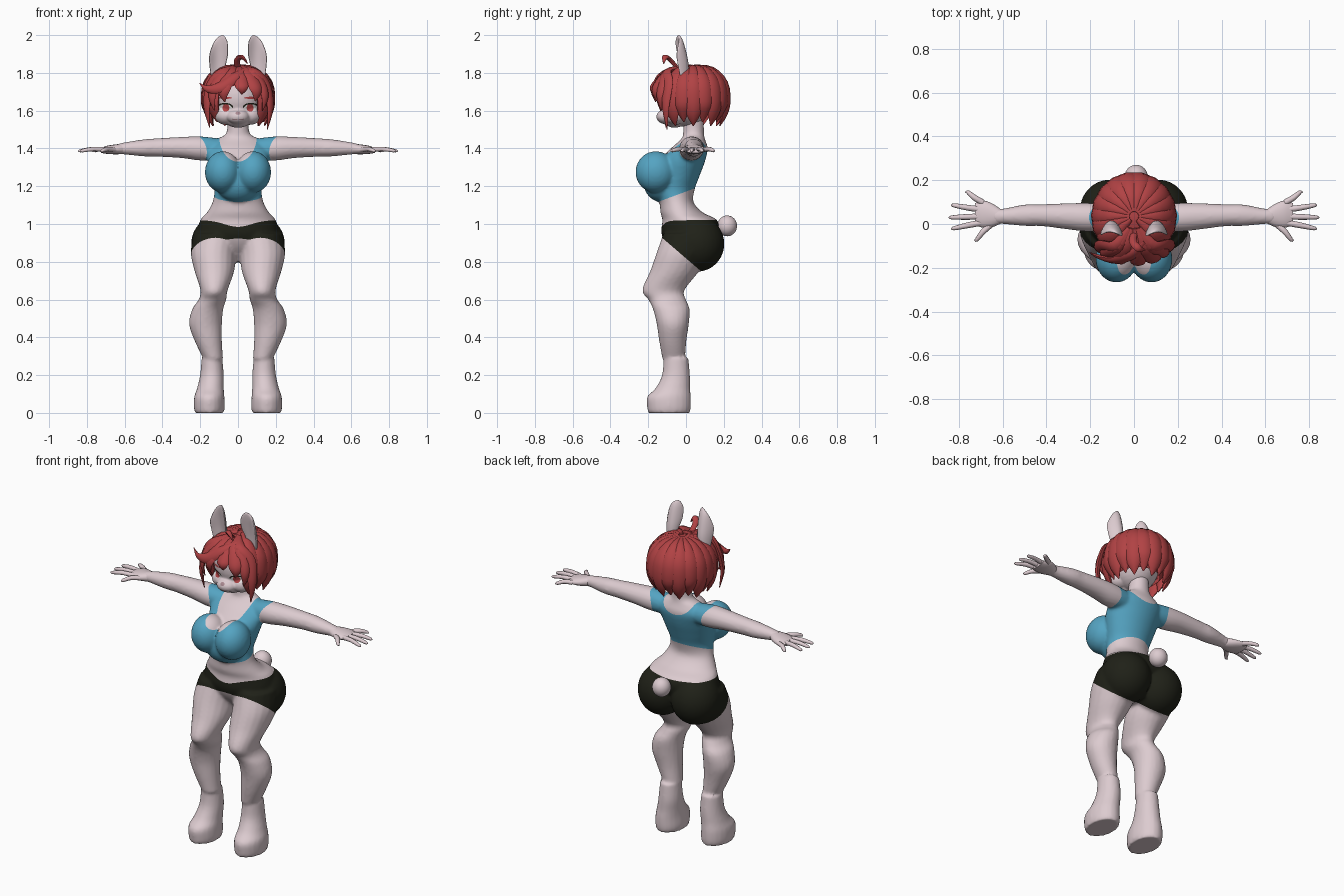
import bpy, bmesh, math
from mathutils import Vector, Matrix

if "Cube" in bpy.data.objects:
    bpy.data.objects.remove(bpy.data.objects["Cube"])


def material(name, r, g, b):
    m = bpy.data.materials.new(name)
    m.use_nodes = True
    m.diffuse_color = (r, g, b, 1)
    m.node_tree.nodes["Principled BSDF"].inputs["Base Color"].default_value = (r, g, b, 1)
    return m


SKIN = material("pale skin", .72, .60, .63)
RED = material("red hair", .44, .055, .058)
BLUE = material("blue cloth", .09, .37, .54)
DARK = material("dark cloth", .014, .015, .009)
WHITE = material("eye white", .8, .78, .78)
PINK = material("nose pink", .40, .25, .28)
X, Y, Z = Vector((1, 0, 0)), Vector((0, 1, 0)), Vector((0, 0, 1))
FLAT, ARM = (X, Y), (Y, Z)


def spline(rows, steps):
    """Catmull-Rom through rows of equal length."""
    rows = [Vector(r) for r in rows]
    out = []
    for i in range(len(rows) - 1):
        p0, p1, p2 = rows[max(i - 1, 0)], rows[i], rows[i + 1]
        p3 = rows[min(i + 2, len(rows) - 1)]
        for k in range(steps):
            t = k / steps
            out.append(.5 * (2 * p1 + (p2 - p0) * t + (2 * p0 - 5 * p1 + 4 * p2 - p3) * t * t
                             + (3 * p1 - p0 - 3 * p2 + p3) * t ** 3))
    return out + [rows[-1]]


def sweep(bm, rows, frame, side=1, n=20, steps=4):
    """Loft ellipses (x, y, z, a, b); frame is two axes, or a centre to face away from."""
    rows = spline(rows, steps)
    pts = [Vector((r[0] * side, r[1], r[2])) for r in rows]
    rings = []
    for i, p in enumerate(pts):
        if isinstance(frame, tuple):
            u, v = frame
        else:
            t = (pts[min(i + 1, len(pts) - 1)] - pts[max(i - 1, 0)]).normalized()
            u = t.cross(p - frame).normalized()
            v = u.cross(t)
        a, b = max(rows[i][3], .001), max(rows[i][4], .001)
        rings.append([bm.verts.new(p + u * a * math.cos(w) + v * b * math.sin(w))
                      for w in (math.tau * k / n for k in range(n))])
    for lo, hi in zip(rings, rings[1:]):
        for k in range(n):
            bm.faces.new((lo[k], lo[k - 1], hi[k - 1], hi[k]))
    bm.faces.new(rings[0])
    bm.faces.new(rings[-1][::-1])


def ball(bm, centre, radii):
    bmesh.ops.create_uvsphere(bm, u_segments=32, v_segments=20, radius=1,
                              matrix=Matrix.Translation(centre) @ Matrix.Diagonal((*radii, 1)))


def finish(bm, name, mats, voxel=0, smooth=0, angle=1.0):
    bmesh.ops.recalc_face_normals(bm, faces=bm.faces)
    mesh = bpy.data.meshes.new(name)
    bm.to_mesh(mesh)
    bm.free()
    ob = bpy.data.objects.new(name, mesh)
    bpy.context.collection.objects.link(ob)
    if voxel:   # fuse the overlapping volumes into one skin
        mod = ob.modifiers.new("fuse", 'REMESH')
        mod.mode, mod.voxel_size = 'VOXEL', voxel
        mod = ob.modifiers.new("soften", 'SMOOTH')
        mod.factor, mod.iterations = .5, smooth
        deps = bpy.context.evaluated_depsgraph_get()
        ob.data = bpy.data.meshes.new_from_object(ob.evaluated_get(deps))
        ob.modifiers.clear()
    ob.data.materials.clear()
    for m in mats:
        ob.data.materials.append(m)
    ob.data.shade_smooth()
    if angle:
        ob.data.set_sharp_from_angle(angle=angle)
    return ob


def paint(ob, f, slot):
    """Cut the mesh along f = 0 and colour the positive side."""
    bm = bmesh.new()
    bm.from_mesh(ob.data)
    val = {v: f(v.co) for v in bm.verts}
    new = []
    for e in list(bm.edges):
        a, b = e.verts
        if val[a] * val[b] < 0:
            t = val[a] / (val[a] - val[b])
            new.append(bmesh.utils.edge_split(e, a, min(max(t, .02), .98))[1])
    if new:
        bmesh.ops.connect_verts(bm, verts=new)
    for face in bm.faces:
        if f(face.calc_center_median()) > 0:
            face.material_index = slot
        face.smooth = True
    bm.to_mesh(ob.data)
    bm.free()


# Body: torso, bust, hips, legs, feet and arms fused together
bm = bmesh.new()
torso = [(.80, -.03, .10, .08), (.88, -.10, .12, .19), (.95, -.13, .17, .215), (1.02, -.125, .165, .2),
         (1.06, -.135, .09, .165), (1.115, -.14, .04, .135), (1.18, -.16, .045, .125), (1.25, -.15, .07, .14),
         (1.33, -.14, .10, .16), (1.40, -.08, .115, .165), (1.45, -.025, .10, .11), (1.485, -.015, .095, .06),
         (1.60, -.015, .095, .056)]
sweep(bm, [(0, (f + b) / 2, z, w, (b - f) / 2) for z, f, b, w in torso], FLAT, n=40)
ball(bm, (0, -.125, 1.22), (.12, .10, .105))
leg = [(.115, .02, .95, .12, .14), (.13, -.01, .85, .12, .145), (.125, -.06, .75, .105, .13),
       (.127, -.12, .65, .072, .112), (.135, -.10, .60, .073, .10), (.16, -.078, .55, .082, .097),
       (.172, -.07, .47, .087, .085), (.157, -.07, .38, .072, .072), (.131, -.065, .285, .052, .06)]
foot = [(.138, -.053, .29, .055, .066), (.138, -.053, .2, .063, .074), (.146, -.07, .13, .071, .092),
        (.152, -.09, .085, .08, .116), (.152, -.09, .03, .082, .116), (.152, -.09, 0, .076, .11)]
arm = [(.10, .03, 1.395, .06, .058), (.20, .03, 1.40, .066, .064), (.30, .035, 1.405, .06, .056),
       (.42, .04, 1.405, .05, .049), (.50, .04, 1.403, .049, .045), (.60, .035, 1.40, .035, .032),
       (.64, .035, 1.397, .038, .026)]
for s in (1, -1):
    ball(bm, (s * .08, -.16, 1.275), (.095, .107, .11))
    ball(bm, (s * .11, .06, .895), (.138, .143, .147))
    sweep(bm, leg, FLAT, s)
    sweep(bm, foot, FLAT, s)
    sweep(bm, arm, ARM, s)
body = finish(bm, "body", [SKIN, DARK, BLUE], voxel=.009, smooth=4, angle=0)


def shorts(p):
    dip = .035 * math.exp(-(p.x / .1) ** 2) if p.y < 0 else 0
    return min(1.02 - dip - p.z, p.z - .93 + .86 * (p.y + .13))


def crop_top(p):
    hem = p.z - 1.12 - .37 * (p.y + .14)
    depth = .14 if p.y < .03 else .08
    neck = math.hypot(p.x / .1, (p.z - 1.47) / depth) - 1
    armhole = math.hypot(abs(p.x) - .27, p.z - 1.38) - .105
    return min(hem, neck * .1, armhole, .22 - abs(p.x), 1.47 - p.z)


paint(body, shorts, 1)
paint(body, crop_top, 2)

# Hands: palm with four fingers and a thumb each
bm = bmesh.new()
palm = [(.61, .035, 1.398, .034, .028), (.65, .04, 1.395, .055, .026), (.69, .045, 1.393, .062, .022),
        (.725, .045, 1.39, .05, .014)]
tips = [(.77, .145), (.835, .085), (.845, .03), (.835, -.02), (.73, -.072)]
for s in (1, -1):
    sweep(bm, palm, ARM, s, n=16)
    for i, (tx, ty) in enumerate(tips):
        bx, by = (.65, .0) if i == 4 else (.69, .04 + .55 * (ty - .04))
        mx, my = (bx + tx) / 2, (by + ty) / 2
        sweep(bm, [(bx, by, 1.393, .014, .013), (mx, my, 1.397, .013, .012),
                   (tx - .012, ty, 1.388, .009, .009), (tx, ty, 1.384, .002, .002)],
              Vector((.6 * s, .03, 0)), s, n=10, steps=3)
finish(bm, "hands", [SKIN])

# Tail
bm = bmesh.new()
ball(bm, (.01, .218, .99), (.052, .052, .055))
finish(bm, "tail", [SKIN])

# Head with muzzle and cheeks
bm = bmesh.new()
ball(bm, (0, .005, 1.665), (.135, .135, .15))
ball(bm, (0, -.105, 1.568), (.06, .052, .04))
ball(bm, (0, -.06, 1.55), (.07, .06, .04))
for s in (1, -1):
    ball(bm, (s * .062, -.055, 1.575), (.062, .06, .05))
head = finish(bm, "head", [SKIN, WHITE, RED, DARK, PINK], voxel=.006, smooth=4, angle=0)


def oval(cx, cz, rx, rz):
    def f(p):
        if p.y > -.03:
            return -1
        return 1 - math.hypot((abs(p.x) - cx) / rx, (p.z - cz) / rz)
    return f


# Painted face: lids, eyes, irises, brows, nose and mouth
eye = oval(.068, 1.615, .036, .019)
paint(head, oval(.069, 1.621, .042, .02), 3)
paint(head, eye, 1)
paint(head, lambda p: min(eye(p), oval(.064, 1.615, .018, .022)(p)), 2)
paint(head, oval(.068, 1.668, .034, .006), 2)
paint(head, oval(0, 1.587, .014, .009), 4)
paint(head, lambda p: -1 if p.y > -.05 else min(.0025 - abs(p.z - 1.552 - 2 * p.x * p.x), .03 - abs(p.x)), 4)

# Ears, cupped towards the front
bm = bmesh.new()
ear = [(.11, .0, 1.76, .03, .018), (.108, -.003, 1.84, .043, .018), (.102, -.012, 1.90, .049, .016),
       (.092, -.025, 1.96, .037, .013), (.086, -.033, 1.99, .018, .008), (.083, -.036, 2.0, .003, .002)]
for s in (1, -1):
    sweep(bm, ear, FLAT, s)
for v in bm.verts:
    v.co.y -= 14 * (abs(v.co.x) - .1) ** 2
finish(bm, "ears", [SKIN])

# Hair cap, open over the face
bm = bmesh.new()
ball(bm, (0, .035, 1.685), (.165, .168, .15))
hidden = [f for f in bm.faces for c in [f.calc_center_median()]
          if c.z < 1.58 or (c.y < -.03 and c.z < 1.74)]
bmesh.ops.delete(bm, geom=hidden, context='FACES')
finish(bm, "hair_cap", [RED])

# Pointed locks around the sides and back
core = Vector((0, .035, 1.68))
bm = bmesh.new()
COUNT = 14
profile = [(.02, 1.832, .012, .012), (.10, 1.815, .034, .018), (.16, 1.745, .05, .024),
           (.173, 1.65, .05, .024), (.162, 1.58, .037, .018), (.14, 1.52, .003, .003)]
for i in range(COUNT):
    w = math.radians(-38 + 256 * i / (COUNT - 1))
    drop = .02 * (i % 2)
    sweep(bm, [(r * math.cos(w), .035 + 1.04 * r * math.sin(w), z + drop * (z < 1.6), a, b)
               for r, z, a, b in profile], core, n=8, steps=3)
finish(bm, "hair_locks", [RED], angle=.9)

# Fringe: locks from the crown to each tip, with a width
bm = bmesh.new()
fringe = [(-.15, -.105, 1.51, .03), (.155, -.10, 1.50, .03), (-.125, -.135, 1.60, .028), (.13, -.13, 1.60, .028),
          (-.07, -.16, 1.645, .036), (.09, -.155, 1.65, .036), (.02, -.17, 1.685, .034)]
for tx, ty, tz, w in fringe:
    sweep(bm, [(.15 * tx, -.02, 1.83, .014, .012), (.55 * tx, -.10, 1.805, w, .016),
               (.95 * tx, ty + .005, 1.74, w * 1.1, .016), (1.1 * tx, ty - .008, .5 * (1.74 + tz), w * .8, .013),
               (tx, ty, tz, .002, .002)], core, n=8)
# One lock flicks out to the side, and one curls up from the crown
sweep(bm, [(.05, -.08, 1.82, .015, .012), (-.01, -.14, 1.78, .03, .015), (-.09, -.165, 1.725, .03, .014),
           (-.16, -.15, 1.715, .018, .01), (-.203, -.13, 1.745, .002, .002)], core, n=8)
sweep(bm, [(0, -.04, 1.82, .016, .01), (-.005, -.08, 1.865, .017, .011), (.02, -.11, 1.885, .017, .011),
           (.05, -.118, 1.85, .003, .003)], Vector((0, -.12, 1.82)), n=8)
finish(bm, "fringe", [RED], angle=.9)
